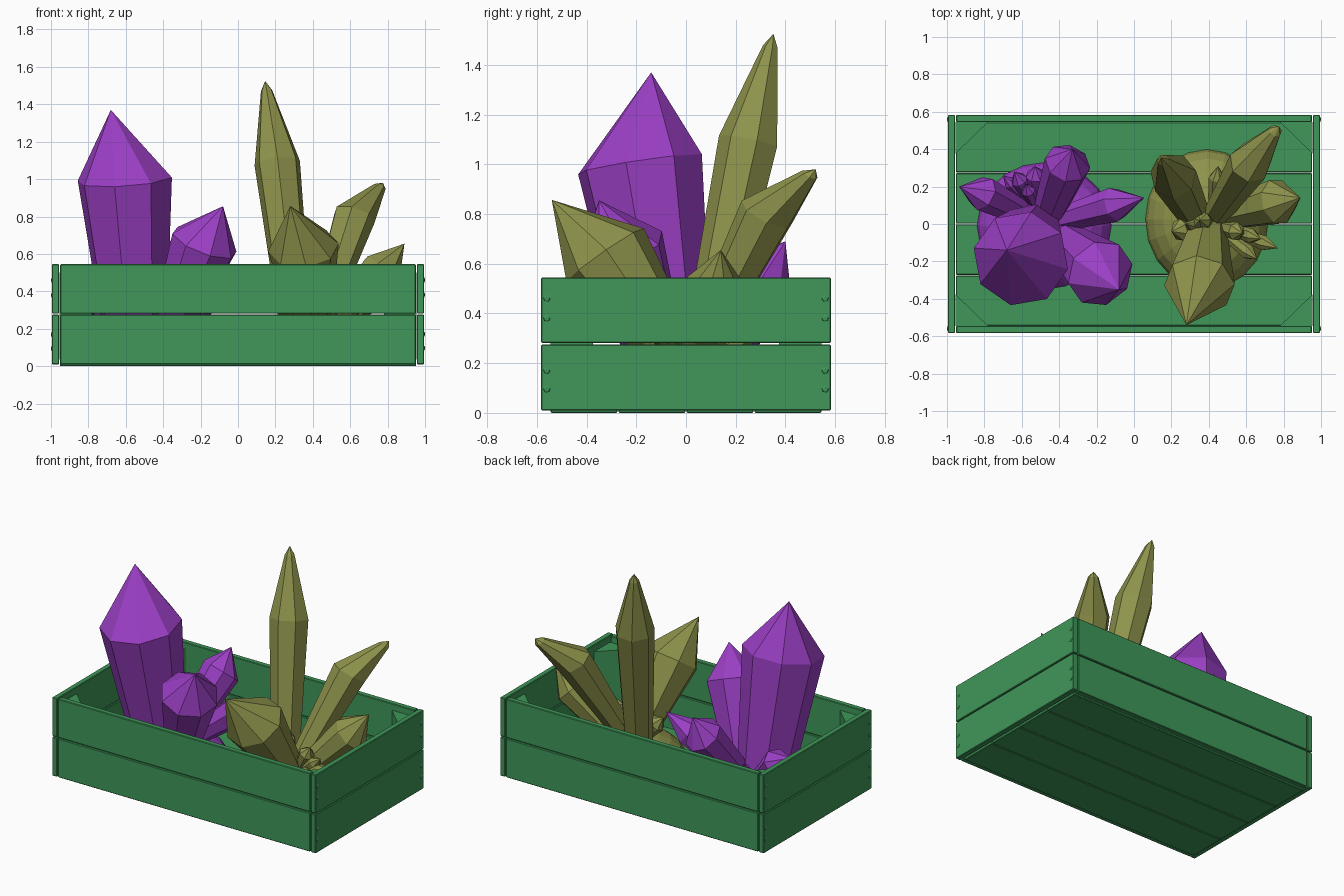
import bpy, bmesh, math
from mathutils import Vector

if "Cube" in bpy.data.objects:
    bpy.data.objects.remove(bpy.data.objects["Cube"])


def material(name, color):
    m = bpy.data.materials.new(name)
    m.diffuse_color = (*color, 1)
    m.use_nodes = True
    m.node_tree.nodes["Principled BSDF"].inputs["Base Color"].default_value = m.diffuse_color
    return m


GREEN = material("green", (0.05, 0.31, 0.10, 1)[:3])
PURPLE = material("purple", (0.33, 0.05, 0.56))
OLIVE = material("olive", (0.27, 0.29, 0.07))


def finish(bm, name, mat):
    bmesh.ops.recalc_face_normals(bm, faces=bm.faces)
    me = bpy.data.meshes.new(name)
    bm.to_mesh(me)
    bm.free()
    me.materials.append(mat)
    ob = bpy.data.objects.new(name, me)
    bpy.context.collection.objects.link(ob)
    return ob


def plank(name, lo, hi):
    lo, hi = Vector(lo), Vector(hi)
    bm = bmesh.new()
    bmesh.ops.create_cube(bm, size=1)
    for v in bm.verts:
        v.co = (lo + hi) / 2 + v.co * (hi - lo)
    bmesh.ops.bevel(bm, geom=bm.edges[:], offset=0.004, segments=1, affect='EDGES')
    return finish(bm, name, GREEN)


def crystal(name, mat, base, shoulder, tip, r0, r1, sides=8, blunt=0.0, turn=0.2):
    """Flaring prism from base to shoulder, capped by an off-axis point."""
    base, shoulder, tip = Vector(base), Vector(shoulder), Vector(tip)
    rot = (shoulder - base).to_track_quat('Z', 'Y')
    bm = bmesh.new()
    levels = [(base, r0), (shoulder, r1)]
    if blunt:
        levels.append((shoulder.lerp(tip, 0.88), r1 * blunt))
    rings = []
    for c, r in levels:
        rings.append([bm.verts.new(c + rot @ Vector((
            r * math.cos(turn + math.tau * i / sides),
            r * math.sin(turn + math.tau * i / sides), 0))) for i in range(sides)])
    apex = bm.verts.new(tip)
    bm.faces.new(rings[0])
    for i in range(sides):
        j = (i + 1) % sides
        for a, b in zip(rings, rings[1:]):
            bm.faces.new((a[i], a[j], b[j], b[i]))
        bm.faces.new((rings[-1][i], rings[-1][j], apex))
    return finish(bm, name, mat)


def mound(name, mat, center, rx, ry, h):
    bm = bmesh.new()
    bmesh.ops.create_uvsphere(bm, u_segments=20, v_segments=12, radius=1)
    for v in bm.verts:
        v.co = (center[0] + v.co.x * rx, center[1] + v.co.y * ry,
                0.03 + max(v.co.z, 0) * h)
    bmesh.ops.remove_doubles(bm, verts=bm.verts, dist=1e-4)
    return finish(bm, name, mat)


# crate walls: two planks high on every side
for level, (z0, z1) in enumerate([(0.01, 0.275), (0.281, 0.545)]):
    for s, side in ((-1, "left"), (1, "right")):
        x = sorted((s * 0.957, s * 0.995))
        plank(f"{side}_plank_{level}", (x[0], -0.583, z0), (x[1], 0.583, z1))
    for s, side in ((-1, "front"), (1, "back")):
        y = sorted((s * 0.545, s * 0.583))
        plank(f"{side}_plank_{level}", (-0.951, y[0], z0), (0.951, y[1], z1))

# crate floor
for i in range(4):
    y = -0.545 + i * 0.2735
    plank(f"floor_plank_{i}", (-0.953, y, 0), (0.953, y + 0.2695, 0.035))

# triangular corner posts and nails
for sx in (-1, 1):
    for sy in (-1, 1):
        bm = bmesh.new()
        pts = [(0.955, 0.545), (0.78, 0.545), (0.955, 0.375)]
        f = bm.faces.new([bm.verts.new((sx * x, sy * y, 0.035)) for x, y in pts])
        up = bmesh.ops.extrude_face_region(bm, geom=[f])["geom"]
        for v in up:
            if isinstance(v, bmesh.types.BMVert):
                v.co.z = 0.5
        finish(bm, "corner_post", GREEN)
        bm = bmesh.new()
        for z in (0.095, 0.17, 0.38, 0.46):
            new = bmesh.ops.create_icosphere(bm, subdivisions=1, radius=0.016)["verts"]
            for v in new:
                v.co = (sx * 0.994 + v.co.x * 0.38, sy * 0.56 + v.co.y, z + v.co.z)
        finish(bm, "nails", GREEN)

# rocky bases of both clusters
mound("purple_base", PURPLE, (-0.48, -0.01), 0.36, 0.34, 0.23)
mound("olive_base", OLIVE, (0.39, 0.025), 0.33, 0.375, 0.23)

# purple cluster
P = (-0.48, 0.0, 0.12)
crystal("purple_main", PURPLE, (-0.545, -0.05, 0.1), (-0.605, -0.185, 1.0),
        (-0.68, -0.14, 1.37), 0.165, 0.258)
crystal("purple_front", PURPLE, (-0.38, -0.08, 0.14), (-0.18, -0.265, 0.66),
        (-0.08, -0.35, 0.855), 0.10, 0.185)
crystal("purple_back", PURPLE, P, (-0.355, 0.325, 0.55), (-0.33, 0.40, 0.69), 0.075, 0.125)
crystal("purple_right", PURPLE, P, (-0.1, 0.105, 0.42), (0.055, 0.14, 0.53), 0.055, 0.095, 7)
crystal("purple_left", PURPLE, (-0.52, 0.02, 0.12), (-0.81, 0.165, 0.42),
        (-0.935, 0.2, 0.5), 0.055, 0.095, 7)
for i, (x, y, z, r) in enumerate([(-0.64, 0.28, 0.36, 0.045), (-0.53, 0.31, 0.36, 0.055),
                                  (-0.58, 0.21, 0.36, 0.04), (-0.7, 0.26, 0.3, 0.035)]):
    tip = Vector((x, y, z))
    crystal(f"purple_small_{i}", PURPLE, (-0.51, 0.06, 0.14),
            Vector((-0.51, 0.06, 0.14)).lerp(tip, 0.8), tip, r * 0.6, r, 7)

# olive cluster
crystal("olive_tall", OLIVE, (0.32, 0.05, 0.12), (0.21, 0.255, 1.09),
        (0.145, 0.352, 1.525), 0.085, 0.125, 7, 0.25)
crystal("olive_front", OLIVE, (0.40, 0.02, 0.14), (0.35, -0.325, 0.635),
        (0.28, -0.54, 0.857), 0.09, 0.19, 8)
crystal("olive_back", OLIVE, (0.40, -0.01, 0.14), (0.62, 0.325, 0.8),
        (0.775, 0.522, 0.98), 0.06, 0.115, 7, 0.3)
crystal("olive_right", OLIVE, (0.42, 0.03, 0.14), (0.77, 0.12, 0.5),
        (0.89, 0.14, 0.655), 0.07, 0.125, 8)
O = Vector((0.42, 0.0, 0.15))
for i, (x, y, z, r) in enumerate([(0.45, 0.31, 0.36, 0.045), (0.2, -0.04, 0.38, 0.06),
                                  (0.28, 0.0, 0.42, 0.045), (0.35, 0.02, 0.46, 0.05),
                                  (0.58, -0.05, 0.42, 0.05), (0.66, -0.19, 0.33, 0.04),
                                  (0.77, -0.13, 0.36, 0.04), (0.68, -0.08, 0.38, 0.04)]):
    tip = Vector((x, y, z))
    crystal(f"olive_small_{i}", OLIVE, O, O.lerp(tip, 0.8), tip, r * 0.6, r, 7)
